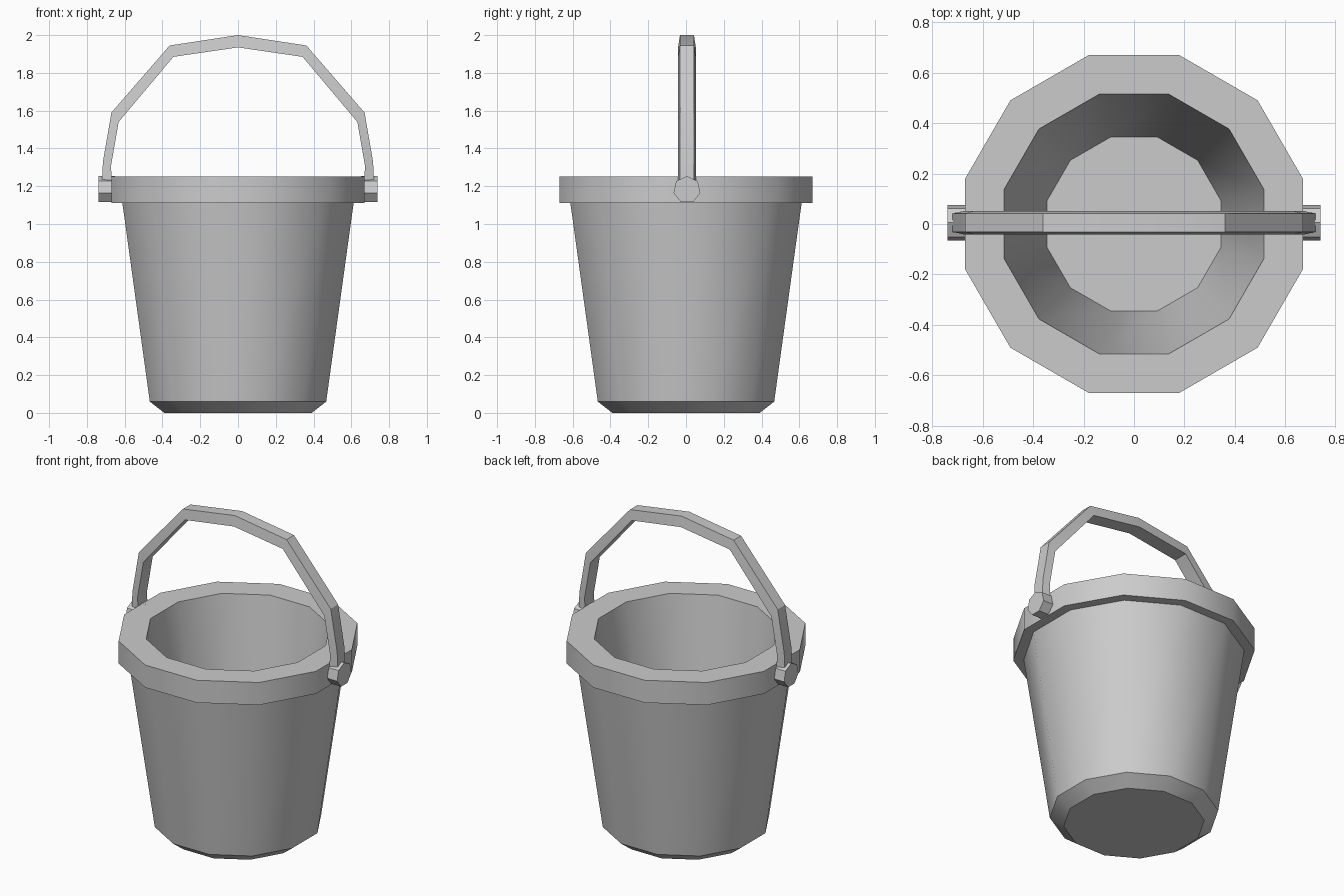
import bpy, bmesh
from math import cos, sin, pi, radians

if "Cube" in bpy.data.objects:
    bpy.data.objects.remove(bpy.data.objects["Cube"])


def make_object(name, loops, closed=False, smooth=31):
    """Skin a sequence of equal-sized point loops; cap the ends unless closed."""
    bm = bmesh.new()
    rows = [[bm.verts.new(p) for p in loop] for loop in loops]
    n = len(rows[0])
    for a, b in zip(rows, rows[1:]):
        for i in range(n):
            j = (i + 1) % n
            bm.faces.new((a[i], a[j], b[j], b[i]))
    bm.faces.new(rows[0][::-1])
    bm.faces.new(rows[-1])
    bmesh.ops.recalc_face_normals(bm, faces=bm.faces)
    mesh = bpy.data.meshes.new(name)
    bm.to_mesh(mesh)
    bm.free()
    ob = bpy.data.objects.new(name, mesh)
    bpy.context.collection.objects.link(ob)
    bpy.ops.object.select_all(action='DESELECT')
    ob.select_set(True)
    bpy.context.view_layer.objects.active = ob
    bpy.ops.object.shade_smooth_by_angle(angle=radians(smooth))
    return ob


# Bucket: twelve-sided shell, profile given as (flat-to-centre distance, z)
SIDES = 12
profile = [(0.39, 0), (0.467, 0.06), (0.612, 1.11), (0.67, 1.11),
           (0.67, 1.252), (0.515, 1.252), (0.345, 0.06)]


def ring(apothem, z):
    r = apothem / cos(pi / SIDES)
    return [(r * cos(2 * pi * (i + 0.5) / SIDES),
             r * sin(2 * pi * (i + 0.5) / SIDES), z) for i in range(SIDES)]


make_object("bucket", [ring(a, z) for a, z in profile])

# Handle: bar with a narrower outer face, swept over mirrored outer/inner paths
Y = 0.005
half = [((0.722, 1.19), (0.668, 1.19)), ((0.715, 1.33), (0.672, 1.31)),
        ((0.67, 1.59), (0.632, 1.54)), ((0.362, 1.945), (0.342, 1.885))]
mirrored = [((-o[0], o[1]), (-i[0], i[1])) for o, i in half]
path = mirrored + [((0, 2.0), (0, 1.935))] + half[::-1]
make_object("handle", [[(o[0], Y - 0.037, o[1]), (o[0], Y + 0.037, o[1]),
                        (i[0], Y + 0.047, i[1]), (i[0], Y - 0.047, i[1])]
                       for o, i in path])

# Pivots: seven-sided pegs holding the handle ends on the rim
for side, label in ((-1, "left"), (1, "right")):
    loops = [[(side * x, Y + 0.073 * sin(2 * pi * k / 7),
               1.181 + 0.073 * cos(2 * pi * k / 7)) for k in range(7)]
             for x in (0.65, 0.739)]
    make_object("pivot_" + label, loops)
